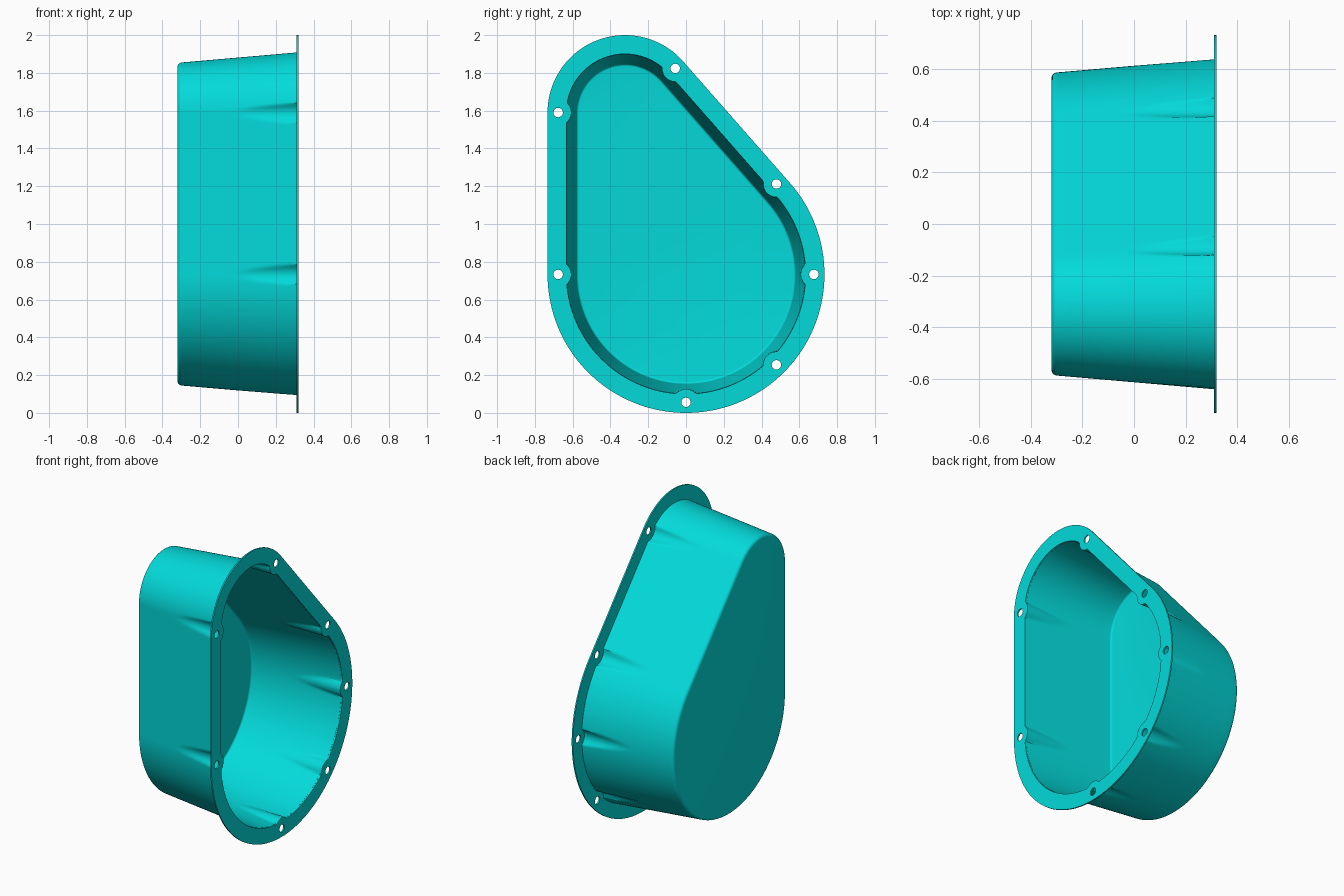
import bpy, bmesh
from math import sin, cos, pi, radians, atan2, sqrt
from mathutils import Vector

old = bpy.data.objects.get("Cube")
if old:
    bpy.data.objects.remove(old, do_unlink=True)

teal = bpy.data.materials.new("teal")
teal.use_nodes = True
teal.diffuse_color = (0.001, 0.7, 0.7, 1)
teal.node_tree.nodes["Principled BSDF"].inputs["Base Color"].default_value = teal.diffuse_color

# Outline in the y-z plane: two circles joined by their common tangents
BIG, BIG_R = Vector((0, 0.733)), 0.733
SMALL, SMALL_R = Vector((-0.323, 1.59)), 0.41
BACK, FRONT, FLANGE_BACK = -0.32, 0.32, 0.311
HOLE_INSET, HOLE_R = 0.056, 0.025
axis = SMALL - BIG
TANGENT = 2 * atan2(axis.y, axis.x) - pi


def direction(a):
    return Vector((cos(a), sin(a)))


def arc(center, radius, start, end, count):
    steps = [start + (end - start) * i / count for i in range(count + 1)]
    return [(center + direction(a) * radius, direction(a)) for a in steps]


def line(a, b, count):
    return [(a[0].lerp(b[0], i / count), a[1]) for i in range(1, count)]


big_arc = arc(BIG, BIG_R, -pi, TANGENT, 240)
small_arc = arc(SMALL, SMALL_R, TANGENT, pi, 90)
outline = (big_arc + line(big_arc[-1], small_arc[0], 80)
           + small_arc + line(small_arc[-1], big_arc[0], 80))

holes = [BIG + direction(radians(a)) * (BIG_R - HOLE_INSET) for a in (-180, -90, -45, 0, 45)]
holes += [SMALL + direction(a) * (SMALL_R - HOLE_INSET) for a in (TANGENT, pi)]


def inset_loop(inset, boss_r=0):
    """Outline moved inwards, pushed further in around each nearby screw boss."""
    points = []
    for p, n in outline:
        depth = inset
        for h in holes:
            to_hole = h - p
            along = -to_hole.dot(n)
            side = to_hole.length_squared - along * along
            if to_hole.length < 2 * boss_r and side < boss_r ** 2:
                depth = max(depth, along + sqrt(boss_r ** 2 - side))
        points.append(p - n * depth)
    return points


def add_loop(bm, points, x):
    return [bm.verts.new((x, p.x, p.y)) for p in points]


def bridge(bm, a, b):
    for i in range(len(a)):
        j = (i + 1) % len(a)
        bm.faces.new((a[i], a[j], b[j], b[i]))


def finish(bm, name):
    bmesh.ops.recalc_face_normals(bm, faces=bm.faces)
    mesh = bpy.data.meshes.new(name)
    bm.to_mesh(mesh)
    bm.free()
    mesh.materials.append(teal)
    obj = bpy.data.objects.new(name, mesh)
    bpy.context.collection.objects.link(obj)
    bpy.ops.object.select_all(action="DESELECT")
    obj.select_set(True)
    bpy.context.view_layer.objects.active = obj
    bpy.ops.object.shade_smooth_by_angle(angle=radians(30))


def wall_loops(bm, rim_inset, boss_r, floor_x, fillet):
    """Drafted wall from the flange to the floor, ending in a rounded corner."""
    def draft(x):
        return rim_inset + 0.087 * (FRONT - x)
    levels, count = [], 14
    wall_end = floor_x + fillet
    for i in range(count + 1):
        x = FLANGE_BACK + (wall_end - FLANGE_BACK) * i / count
        levels.append((x, draft(x)))
    for i in range(1, 6):
        a = i / 5 * pi / 2
        levels.append((wall_end - fillet * sin(a), draft(wall_end) + fillet * (1 - cos(a))))
    loops = [add_loop(bm, inset_loop(d, boss_r), x) for x, d in levels]
    for a, b in zip(loops, loops[1:]):
        bridge(bm, a, b)
    bm.faces.new(loops[-1])
    return loops[0]


# Hollow tapered housing with grooves behind the screw holes
bm = bmesh.new()
outer_rim = wall_loops(bm, 0.091, 0.063, BACK, 0.022)
inner_rim = wall_loops(bm, 0.1, 0.07, BACK + 0.012, 0.012)
bridge(bm, outer_rim, inner_rim)
finish(bm, "housing")

# Flat flange with screw holes
bm = bmesh.new()
rings = [inset_loop(0), inset_loop(0.1, 0.07)]
rings += [[h + direction(2 * pi * i / 32) * HOLE_R for i in range(32)] for h in holes]
edges = []
for ring in rings:
    verts = add_loop(bm, ring, FRONT)
    edges += [bm.edges.new((verts[i - 1], verts[i])) for i in range(len(verts))]
bmesh.ops.triangle_fill(bm, edges=edges, use_beauty=True, normal=(1, 0, 0))
result = bmesh.ops.extrude_face_region(bm, geom=bm.faces[:], use_keep_orig=True)
moved = [g for g in result["geom"] if isinstance(g, bmesh.types.BMVert)]
bmesh.ops.translate(bm, verts=moved, vec=(FLANGE_BACK - FRONT, 0, 0))
finish(bm, "flange")
